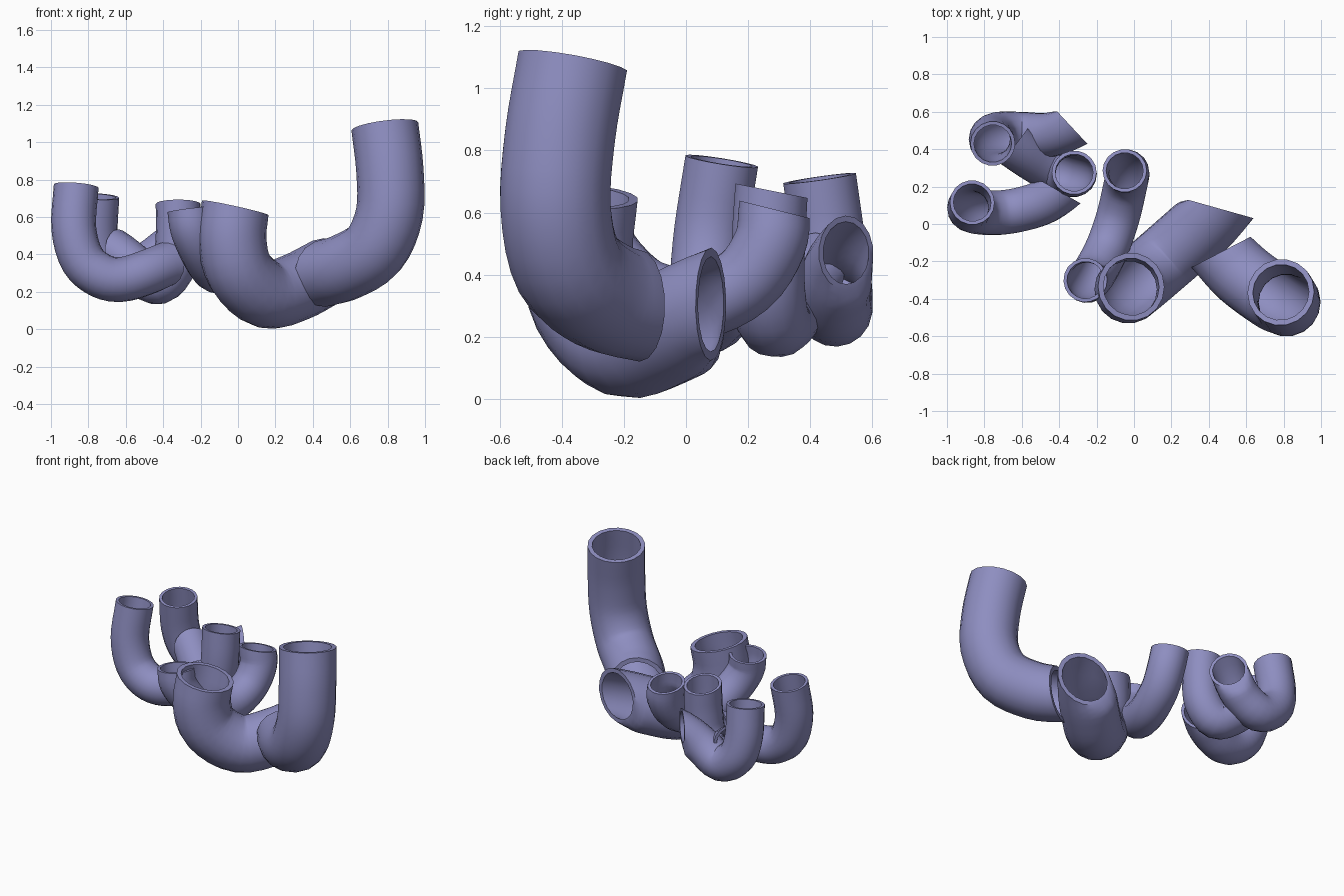
import bpy, bmesh, math
from mathutils import Vector

if "Cube" in bpy.data.objects:
    bpy.data.objects.remove(bpy.data.objects["Cube"])

SIDES = 18
STEPS = 4

lavender = bpy.data.materials.new("lavender")
lavender.diffuse_color = (0.27, 0.27, 0.53, 1)
lavender.use_nodes = True
lavender.node_tree.nodes["Principled BSDF"].inputs["Base Color"].default_value = lavender.diffuse_color


def smooth_path(points):
    """Catmull-Rom samples through the control points."""
    p = [Vector(q) for q in points]
    p = [2 * p[0] - p[1]] + p + [2 * p[-1] - p[-2]]
    out = []
    for i in range(1, len(p) - 2):
        a, b, c, d = p[i - 1:i + 3]
        for s in range(STEPS):
            t = s / STEPS
            out.append(0.5 * (2 * b + (c - a) * t + (2 * a - 5 * b + 4 * c - d) * t * t
                              + (3 * b - a - 3 * c + d) * t ** 3))
    out.append(p[-2])
    return out


def pipe(name, radius, points, start=None, end=None, wall=0.16):
    """Hollow bent pipe: outer skin out, inner skin back, joined at the rims.
    start / end give the direction the two mouths are turned along the path."""
    path = smooth_path(points)
    n = len(path)
    tangents = [(path[min(i + 1, n - 1)] - path[max(i - 1, 0)]).normalized()
                for i in range(n)]
    # Turn the last few rings gradually towards the mouth direction
    for normal, order in ((start, range(n)), (end, range(n - 1, -1, -1))):
        if normal:
            for i, w in zip(order, (1.0, 0.7, 0.4, 0.15)):
                tangents[i] = tangents[i].lerp(Vector(normal).normalized(), w).normalized()
    frames = []
    side = Vector((1, 0, 0))
    for c, tan in zip(path, tangents):
        side = (side - tan * side.dot(tan)).normalized()
        frames.append((c, side.copy(), tan.cross(side)))
    bm = bmesh.new()

    def ring(frame, r):
        c, u, v = frame
        return [bm.verts.new(c + r * (math.cos(a) * u + math.sin(a) * v))
                for a in (2 * math.pi * k / SIDES for k in range(SIDES))]

    rings = [ring(f, radius) for f in frames]
    rings += [ring(f, radius * (1 - wall)) for f in reversed(frames)]
    for j, a in enumerate(rings):
        b = rings[(j + 1) % len(rings)]
        for k in range(SIDES):
            m = (k + 1) % SIDES
            bm.faces.new((a[k], a[m], b[m], b[k]))
    bmesh.ops.recalc_face_normals(bm, faces=bm.faces)
    mesh = bpy.data.meshes.new(name)
    bm.to_mesh(mesh)
    bm.free()
    mesh.materials.append(lavender)
    obj = bpy.data.objects.new(name, mesh)
    bpy.context.collection.objects.link(obj)
    bpy.ops.object.select_all(action='DESELECT')
    obj.select_set(True)
    bpy.context.view_layer.objects.active = obj
    bpy.ops.object.shade_smooth_by_angle(angle=math.radians(40))
    return obj


# Large pair of pipes on the right
pipe("tall_right_pipe", 0.18, [
    (0.785, -0.365, 1.085), (0.812, -0.405, 0.85), (0.81, -0.42, 0.62),
    (0.73, -0.38, 0.43), (0.58, -0.27, 0.335), (0.465, -0.15, 0.30)],
    end=(-0.46, 0.89, 0))
pipe("large_front_pipe", 0.182, [
    (-0.015, -0.335, 0.65), (-0.03, -0.35, 0.48), (0.01, -0.32, 0.31),
    (0.15, -0.20, 0.187), (0.31, -0.06, 0.225), (0.465, 0.08, 0.305)],
    start=(-0.22, -0.05, -1), end=(0.27, 0.96, 0))

# Slim middle pipe, U-shaped
pipe("middle_pipe", 0.118, [
    (-0.05, 0.285, 0.61), (-0.035, 0.27, 0.50), (-0.05, 0.19, 0.38),
    (-0.085, 0.04, 0.31), (-0.14, -0.12, 0.33), (-0.20, -0.24, 0.43),
    (-0.245, -0.30, 0.54), (-0.26, -0.30, 0.64)],
    start=(0, -0.25, -1))

# Interlocking pipes on the left
pipe("left_front_pipe", 0.12, [
    (-0.865, 0.115, 0.765), (-0.878, 0.08, 0.54), (-0.83, 0.065, 0.37),
    (-0.73, 0.06, 0.285), (-0.62, 0.075, 0.267), (-0.50, 0.11, 0.30),
    (-0.39, 0.17, 0.345)],
    end=(0.5, 0.87, 0))
pipe("left_inner_pipe", 0.12, [
    (-0.32, 0.275, 0.67), (-0.32, 0.265, 0.50), (-0.34, 0.265, 0.35),
    (-0.42, 0.285, 0.253), (-0.52, 0.335, 0.30), (-0.64, 0.415, 0.415)],
    start=(0, -0.2, -1), end=(-0.8, 0.6, 0))
pipe("left_back_pipe", 0.12, [
    (-0.755, 0.43, 0.71), (-0.762, 0.46, 0.50), (-0.72, 0.48, 0.36),
    (-0.60, 0.48, 0.288), (-0.46, 0.475, 0.36), (-0.33, 0.515, 0.47)],
    end=(0.73, 0.68, 0))
